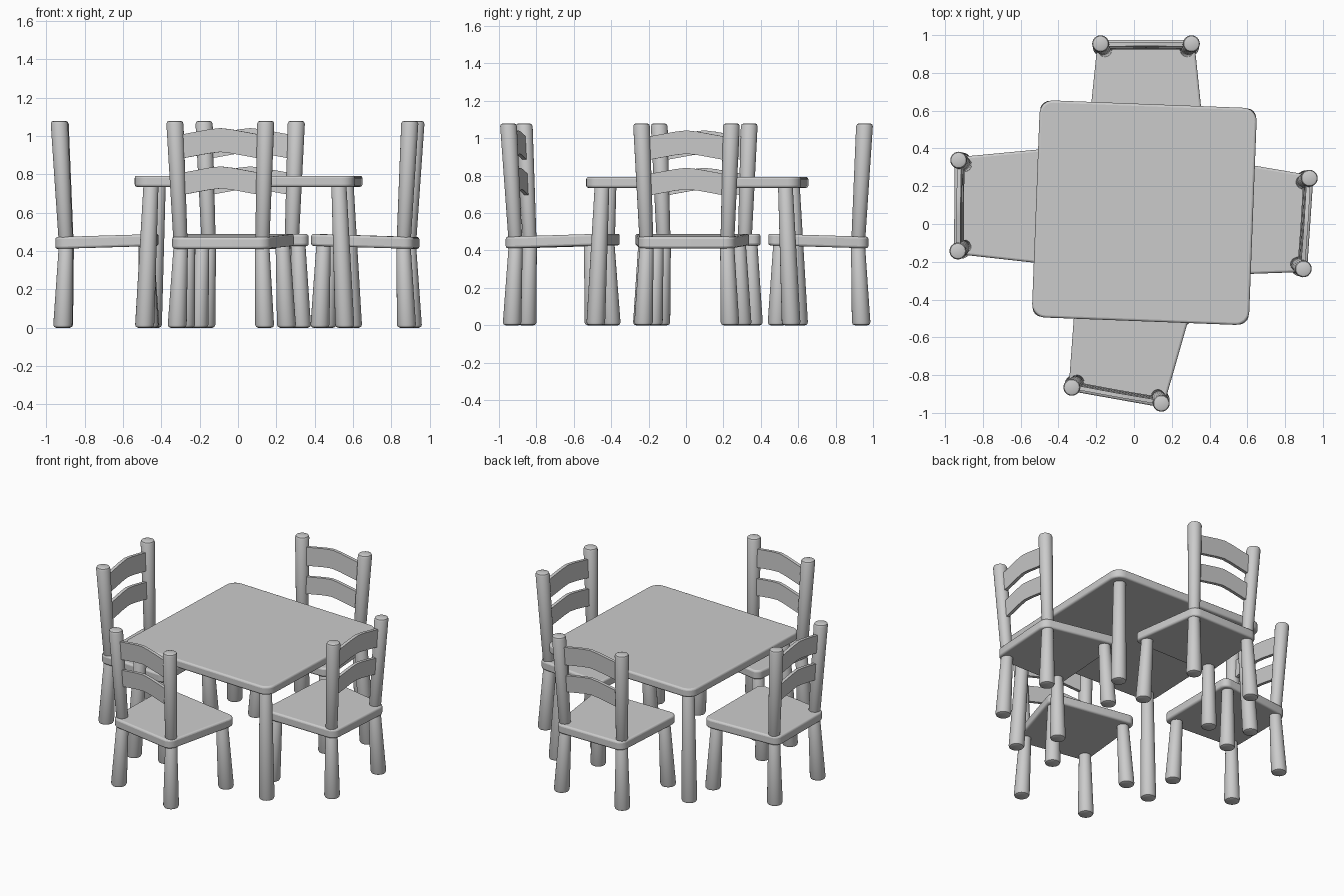
import bpy, bmesh, math
from mathutils import Matrix, Vector

if "Cube" in bpy.data.objects:
    bpy.data.objects.remove(bpy.data.objects["Cube"])


def finish(name, bm, place, bevel=0.0):
    bmesh.ops.recalc_face_normals(bm, faces=bm.faces)
    me = bpy.data.meshes.new(name)
    bm.to_mesh(me)
    bm.free()
    ob = bpy.data.objects.new(name, me)
    bpy.context.collection.objects.link(ob)
    ob.matrix_world = place
    if bevel:
        m = ob.modifiers.new("soft_edges", 'BEVEL')
        m.width, m.segments, m.limit_method = bevel, 3, 'ANGLE'
        m.angle_limit = math.radians(50)
    bpy.ops.object.select_all(action='DESELECT')
    ob.select_set(True)
    bpy.context.view_layer.objects.active = ob
    bpy.ops.object.shade_smooth_by_angle(angle=math.radians(35))
    return ob


def rod(name, p0, r0, p1, r1, place, n=24):
    """Leaning, tapered round rod with softened ends."""
    p0, p1 = Vector(p0), Vector(p1)
    h = p1.z - p0.z
    c = 0.016
    rings = [(0, -c), (0.3 * c, -0.3 * c), (c, 0), (h - c, 0),
             (h - 0.3 * c, -0.3 * c), (h, -c)]
    bm = bmesh.new()
    prev = None
    for i, (z, dr) in enumerate(rings):
        t = z / h
        o = p0.lerp(p1, t)
        r = r0 + (r1 - r0) * t + dr
        ring = [bm.verts.new((o.x + r * math.cos(a), o.y + r * math.sin(a), o.z))
                for a in (2 * math.pi * k / n for k in range(n))]
        if prev:
            for k in range(n):
                bm.faces.new((prev[k], prev[(k + 1) % n], ring[(k + 1) % n], ring[k]))
        if i in (0, len(rings) - 1):
            bm.faces.new(ring)
        prev = ring
    return finish(name, bm, place)


def board(name, outline, z0, z1, radius, place, slope=0.0):
    """Flat board with rounded corners and soft edges."""
    bm = bmesh.new()
    face = bm.faces.new([bm.verts.new((x, y, z0)) for x, y in outline])
    ext = bmesh.ops.extrude_face_region(bm, geom=[face])
    for v in ext['geom']:
        if isinstance(v, bmesh.types.BMVert):
            v.co.z = z1
    upright = [e for e in bm.edges if abs(e.verts[0].co.z - e.verts[1].co.z) > 0.01]
    bmesh.ops.bevel(bm, geom=upright, offset=radius, segments=6, profile=0.5, affect='EDGES')
    for v in bm.verts:
        v.co.z += slope * v.co.y
    return finish(name, bm, place, 0.012)


def lean(z):
    return -0.033 * (1.08 - z) / 0.6


def slat(name, z0, height, place):
    """Arched back slat that follows the lean of the posts."""
    arch = [(-0.225, 0), (-0.06, 0.03), (0, 0.037), (0.06, 0.03), (0.225, 0)]
    t = 0.011
    bm = bmesh.new()
    prev = None
    for i, (x, dz) in enumerate(arch):
        lo, hi = z0 + dz, z0 + dz + height
        loop = [bm.verts.new((x, lean(z) + s, z))
                for z, s in ((lo, -t), (lo, t), (hi, t), (hi, -t))]
        if prev:
            for k in range(4):
                bm.faces.new((prev[k], prev[(k + 1) % 4], loop[(k + 1) % 4], loop[k]))
        if i in (0, 4):
            bm.faces.new(loop)
        prev = loop
    finish(name, bm, place)


def chair(tag, x, y, deg):
    place = Matrix.Translation((x, y, 0)) @ Matrix.Rotation(math.radians(deg), 4, 'Z')
    board(tag + "_seat", [(-0.255, 0.02), (0.255, 0.02), (0.31, -0.515), (-0.31, -0.515)],
          0.412, 0.474, 0.05, place, -0.03)
    for side, s in (("left", -1), ("right", 1)):
        rod(f"{tag}_{side}_back_post", (s * 0.217, -0.034, 0.45), 0.037,
            (s * 0.241, 0, 1.08), 0.045, place)
        rod(f"{tag}_{side}_back_leg", (s * 0.232, -0.018, 0), 0.05,
            (s * 0.215, -0.036, 0.445), 0.037, place)
        rod(f"{tag}_{side}_front_leg", (s * 0.268, -0.469, 0), 0.05,
            (s * 0.25, -0.45, 0.455), 0.037, place)
    slat(tag + "_upper_slat", 0.88, 0.125, place)
    slat(tag + "_lower_slat", 0.69, 0.115, place)


# table, turned slightly
table = Matrix.Translation((0.055, 0.06, 0)) @ Matrix.Rotation(math.radians(-2.2), 4, 'Z')
h = 0.575
board("table_top", [(-h, -h), (h, -h), (h, h), (-h, h)], 0.735, 0.793, 0.07, table)
for sx in (-1, 1):
    for sy in (-1, 1):
        rod("table_leg", (sx * 0.523, sy * 0.523, 0), 0.05,
            (sx * 0.49, sy * 0.49, 0.76), 0.039, table)

# four chairs: centre of the post tops and turn
chair("back_chair", 0.0635, 0.955, 0)
chair("left_chair", -0.931, 0.0975, 89.5)
chair("right_chair", 0.913, 0.0025, -93.8)
chair("front_chair", -0.0925, -0.9075, 169.9)
